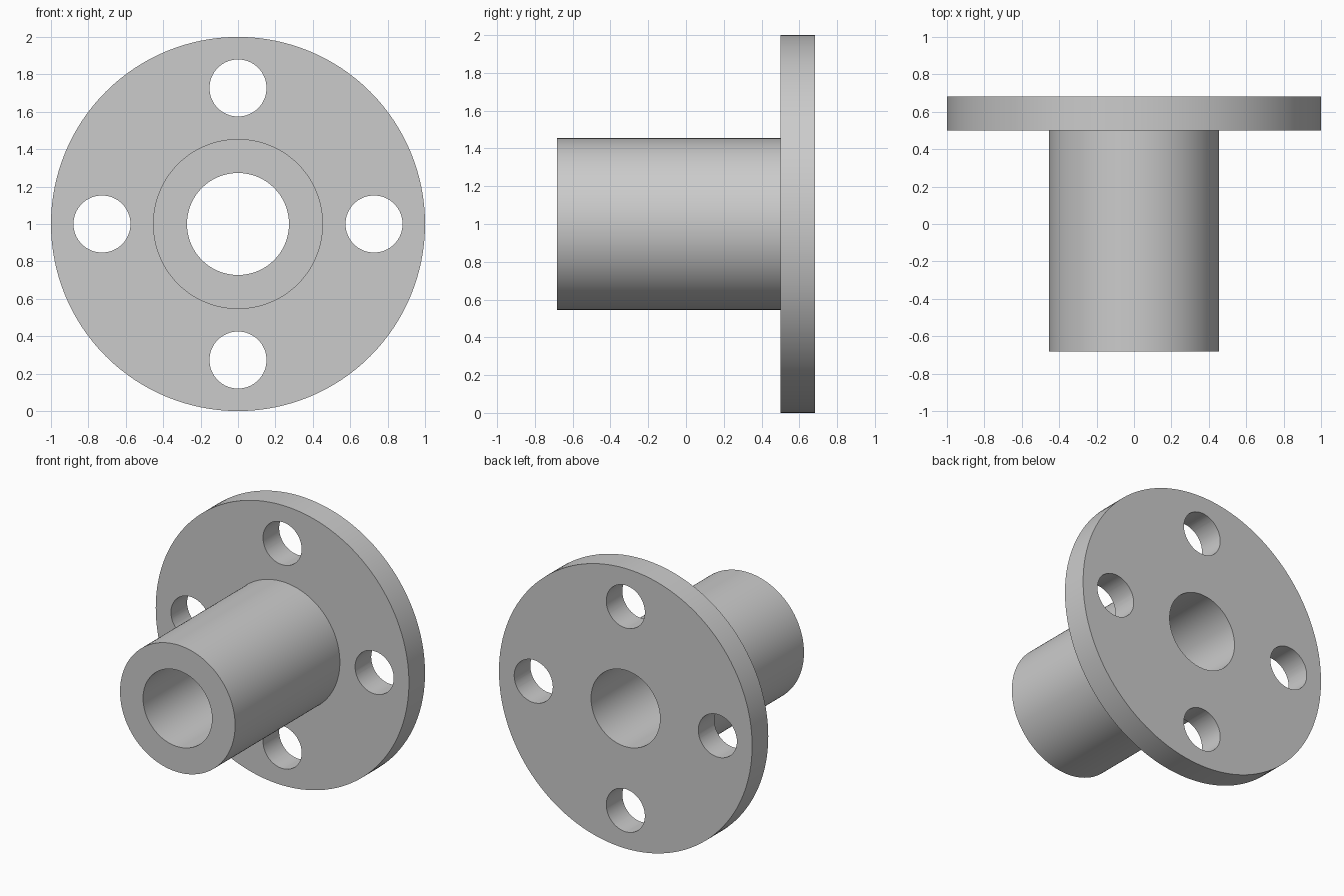
import bpy, bmesh, math
from mathutils import Matrix, Vector

old = bpy.data.objects.get("Cube")
if old:
    bpy.data.objects.remove(old, do_unlink=True)

# Main dimensions
FLANGE_R, SLEEVE_R, BORE_R = 1.0, 0.4545, 0.2727
HOLE_R, HOLE_CIRCLE = 0.1525, 0.7273
FRONT, SHOULDER, BACK = -0.682, 0.5, 0.682
SEGMENTS = 128
CENTRE = Vector((0, 0, FLANGE_R))

grey = bpy.data.materials.new("plain grey")
grey.use_nodes = True
colour = (0.6, 0.6, 0.6, 1)
grey.diffuse_color = colour
grey.node_tree.nodes["Principled BSDF"].inputs["Base Color"].default_value = colour


def make_object(name, bm):
    bmesh.ops.recalc_face_normals(bm, faces=bm.faces[:])
    mesh = bpy.data.meshes.new(name)
    bm.to_mesh(mesh)
    bm.free()
    mesh.materials.append(grey)
    obj = bpy.data.objects.new(name, mesh)
    bpy.context.collection.objects.link(obj)
    return obj


# Sleeve and flange: one closed profile turned around the y axis
profile = [(BORE_R, FRONT), (SLEEVE_R, FRONT), (SLEEVE_R, SHOULDER),
           (FLANGE_R, SHOULDER), (FLANGE_R, BACK), (BORE_R, BACK)]
bm = bmesh.new()
verts = [bm.verts.new(CENTRE + Vector((r, y, 0))) for r, y in profile]
edges = [bm.edges.new((a, b)) for a, b in zip(verts, verts[1:] + verts[:1])]
bmesh.ops.spin(bm, geom=verts + edges, cent=CENTRE, axis=(0, 1, 0),
               angle=math.tau, steps=SEGMENTS, use_merge=True)
bmesh.ops.remove_doubles(bm, verts=bm.verts[:], dist=1e-5)
body = make_object("flanged_sleeve", bm)

# Four bolt holes around the flange
bm = bmesh.new()
for i in range(4):
    angle = i * math.pi / 2
    offset = Vector((math.cos(angle), 0, math.sin(angle))) * HOLE_CIRCLE
    place = Matrix.Translation(CENTRE + offset + Vector((0, (SHOULDER + BACK) / 2, 0)))
    bmesh.ops.create_cone(bm, cap_ends=True, segments=64, radius1=HOLE_R,
                          radius2=HOLE_R, depth=0.4,
                          matrix=place @ Matrix.Rotation(math.pi / 2, 4, "X"))
cutter = make_object("bolt_hole_cutter", bm)
cutter.hide_render = True

cut = body.modifiers.new("bolt holes", "BOOLEAN")
cut.operation = "DIFFERENCE"
cut.solver = "EXACT"
cut.object = cutter

bpy.ops.object.select_all(action="DESELECT")
body.select_set(True)
bpy.context.view_layer.objects.active = body
bpy.ops.object.modifier_apply(modifier=cut.name)
bpy.data.objects.remove(cutter, do_unlink=True)
bpy.ops.object.shade_smooth_by_angle(angle=math.radians(30))
